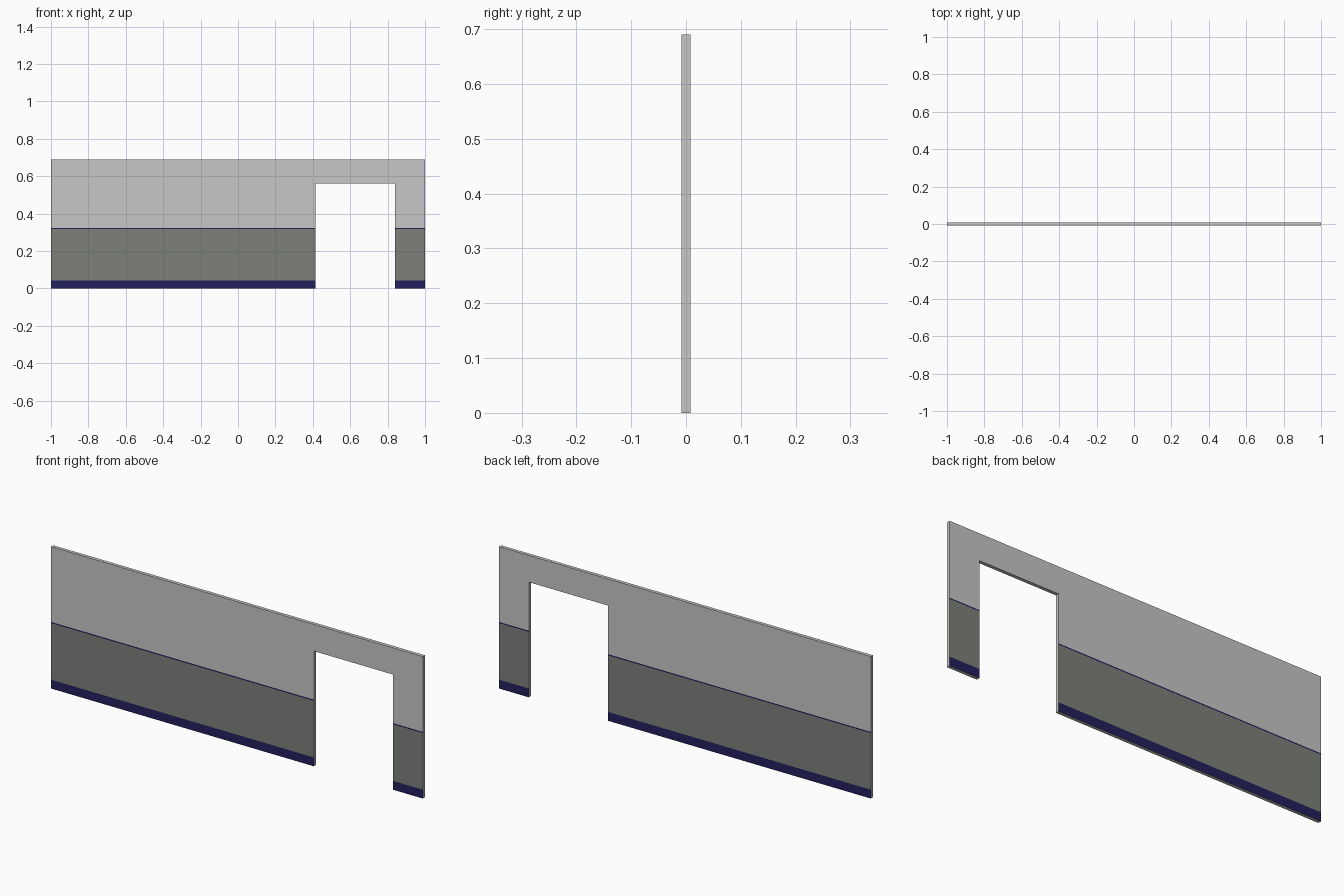
import bpy, bmesh

if "Cube" in bpy.data.objects:
    bpy.data.objects.remove(bpy.data.objects["Cube"])

# Overall sizes
T = 0.0085                     # half thickness
H = 0.69                       # wall height
D0, D1, DH = 0.414, 0.84, 0.56 # doorway left, right, head
SKIRT, RAIL0, RAIL1 = 0.043, 0.318, 0.324


def material(name, rgb):
    m = bpy.data.materials.new(name)
    m.diffuse_color = (*rgb, 1.0)
    m.use_nodes = True
    m.node_tree.nodes["Principled BSDF"].inputs["Base Color"].default_value = m.diffuse_color
    return m


mats = [
    material("light_grey_paint", (0.57, 0.57, 0.57)),
    material("dark_grey_paint", (0.203, 0.215, 0.195)),
    material("navy_trim", (0.017, 0.015, 0.108)),
]

# Wall outline with the doorway notched out, extruded through its thickness
outline = [(-1, 0), (D0, 0), (D0, DH), (D1, DH), (D1, 0), (1, 0), (1, H), (-1, H)]
bm = bmesh.new()
face = bm.faces.new([bm.verts.new((x, -T, z)) for x, z in outline])
ext = bmesh.ops.extrude_face_region(bm, geom=[face])
bmesh.ops.translate(bm, vec=(0, 2 * T, 0),
                    verts=[g for g in ext["geom"] if isinstance(g, bmesh.types.BMVert)])


def cut(co, no):
    bmesh.ops.bisect_plane(bm, geom=bm.verts[:] + bm.edges[:] + bm.faces[:],
                           dist=1e-5, plane_co=co, plane_no=no)


# Split at the doorway sides and at every paint line
for x in (D0, D1):
    cut((x, 0, 0), (1, 0, 0))
for z in (SKIRT, RAIL0, RAIL1):
    cut((0, 0, z), (0, 0, 1))
bmesh.ops.recalc_face_normals(bm, faces=bm.faces[:])

# Paint bands on the two broad sides; edges and door reveals stay light grey
for f in bm.faces:
    z = f.calc_center_median().z
    if abs(f.normal.y) < 0.5 or z > RAIL1:
        f.material_index = 0
    elif z < SKIRT or z > RAIL0:
        f.material_index = 2
    else:
        f.material_index = 1

mesh = bpy.data.meshes.new("wall_with_doorway")
bm.to_mesh(mesh)
bm.free()
for m in mats:
    mesh.materials.append(m)
wall = bpy.data.objects.new("wall_with_doorway", mesh)
bpy.context.collection.objects.link(wall)
